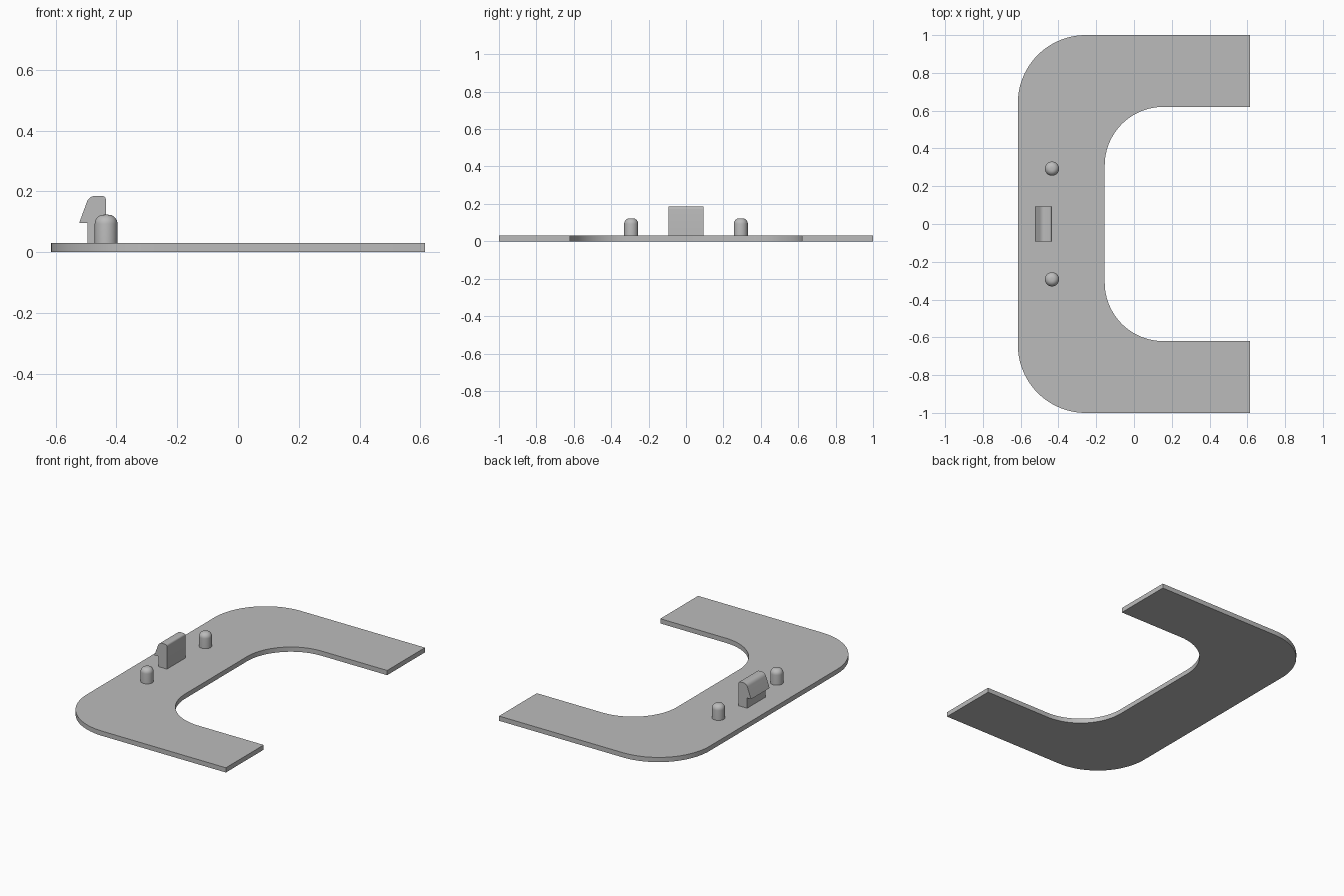
import bpy, bmesh
from math import sin, cos, pi, radians

cube = bpy.data.objects.get("Cube")
if cube:
    bpy.data.objects.remove(cube, do_unlink=True)

grey = bpy.data.materials.new("plain_grey")
grey.use_nodes = True
colour = (0.5, 0.5, 0.5, 1)
grey.diffuse_color = colour
grey.node_tree.nodes["Principled BSDF"].inputs["Base Color"].default_value = colour

THICK = 0.03


def arc(cx, cy, r, start, end, steps=16):
    """Points along a circular arc, angles in degrees."""
    angles = [radians(start + (end - start) * i / steps) for i in range(steps + 1)]
    return [(cx + r * cos(a), cy + r * sin(a)) for a in angles]


def finish(name, bm):
    bmesh.ops.recalc_face_normals(bm, faces=bm.faces)
    mesh = bpy.data.meshes.new(name)
    bm.to_mesh(mesh)
    bm.free()
    mesh.materials.append(grey)
    obj = bpy.data.objects.new(name, mesh)
    bpy.context.collection.objects.link(obj)
    bpy.ops.object.select_all(action='DESELECT')
    obj.select_set(True)
    bpy.context.view_layer.objects.active = obj
    bpy.ops.object.shade_smooth_by_angle(angle=radians(30))
    return obj


def extrude(name, points, direction):
    """Solid from a closed outline swept along a direction."""
    bm = bmesh.new()
    face = bm.faces.new([bm.verts.new(p) for p in points])
    swept = bmesh.ops.extrude_face_region(bm, geom=[face])["geom"]
    verts = [v for v in swept if isinstance(v, bmesh.types.BMVert)]
    bmesh.ops.translate(bm, verts=verts, vec=direction)
    return finish(name, bm)


# C-shaped base plate: one half of the outline, mirrored in y
back, tip, inner, leg = -0.615, 0.615, -0.155, 0.62
r_out, r_in = 0.36, 0.31
outer = arc(back + r_out, 1 - r_out, r_out, 180, 90, 24) + [(tip, 1)]
inside = [(tip, leg)] + arc(inner + r_in, leg - r_in, r_in, 90, 180, 24)
half = outer + inside
outline = half + [(x, -y) for x, y in reversed(half)]
extrude("base_plate", [(x, y, 0) for x, y in outline], (0, 0, THICK))

# Snap hook: stem with an overhanging sloped barb and rounded top
profile = [(-0.435, THICK)]
profile += arc(-0.447, 0.173, 0.012, 0, 90, 6)
profile += arc(-0.469, 0.155, 0.03, 90, 161, 8)
profile += [(-0.523, 0.095), (-0.495, 0.095), (-0.495, THICK)]
extrude("snap_hook", [(x, -0.093, z) for x, z in profile], (0, 0.186, 0))

# Round-topped locating pins on either side of the hook
RADIUS, TOP, FILLET, SIDES = 0.0375, 0.123, 0.03, 32
pin_profile = [(RADIUS, THICK)] + arc(RADIUS - FILLET, TOP - FILLET, FILLET, 0, 90, 8)
for side, y in (("back", 0.293), ("front", -0.293)):
    bm = bmesh.new()
    rings = [[bm.verts.new((-0.434 + r * cos(2 * pi * i / SIDES),
                            y + r * sin(2 * pi * i / SIDES), z))
              for i in range(SIDES)] for r, z in pin_profile]
    for low, high in zip(rings, rings[1:]):
        for i in range(SIDES):
            j = (i + 1) % SIDES
            bm.faces.new((low[i], low[j], high[j], high[i]))
    bm.faces.new(rings[0])
    bm.faces.new(rings[-1])
    finish(side + "_pin", bm)
